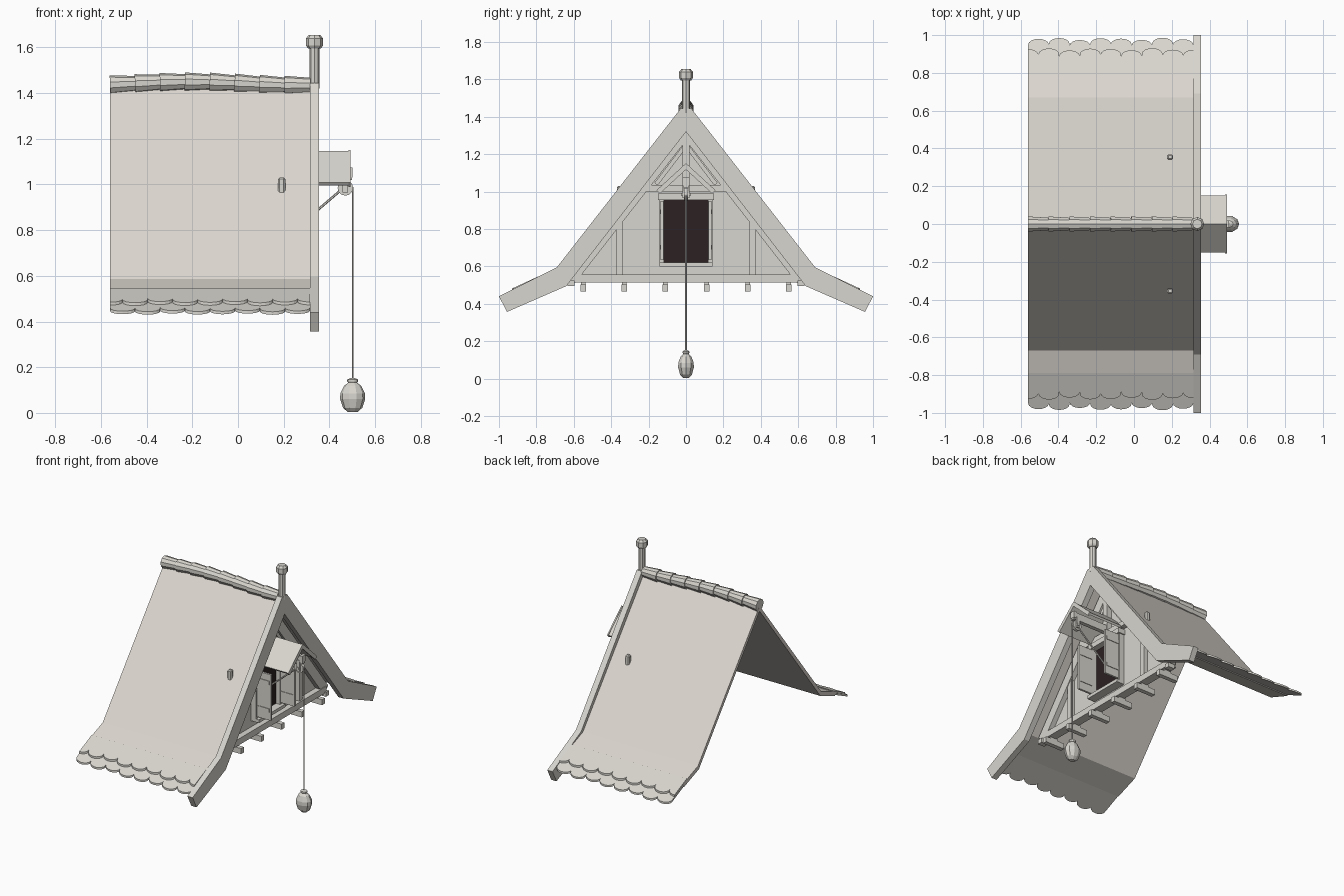
import bpy, bmesh, math
from mathutils import Vector

cube = bpy.data.objects.get("Cube")
if cube:
    bpy.data.objects.remove(cube)


def material(name, rgb):
    m = bpy.data.materials.new(name)
    m.use_nodes = True
    m.diffuse_color = (*rgb, 1)
    m.node_tree.nodes["Principled BSDF"].inputs["Base Color"].default_value = (*rgb, 1)
    return m


PLASTER = material("pale roof", (0.72, 0.68, 0.63))
WOOD = material("pale wood", (0.69, 0.67, 0.62))
DARK = material("dark opening", (0.025, 0.016, 0.016))


def finish(name, bm, mat):
    bmesh.ops.recalc_face_normals(bm, faces=bm.faces)
    mesh = bpy.data.meshes.new(name)
    bm.to_mesh(mesh)
    bm.free()
    mesh.materials.append(mat)
    ob = bpy.data.objects.new(name, mesh)
    bpy.context.collection.objects.link(ob)
    return ob


def add_slab(bm, points, offset):
    """Polygon pushed along an offset vector."""
    face = bm.faces.new([bm.verts.new(p) for p in points])
    ext = bmesh.ops.extrude_face_region(bm, geom=[face])["geom"]
    bmesh.ops.translate(bm, vec=offset, verts=[v for v in ext if isinstance(v, bmesh.types.BMVert)])


def prism(name, yz, x0, x1, mat=WOOD):
    bm = bmesh.new()
    add_slab(bm, [(x0, y, z) for y, z in yz], (x1 - x0, 0, 0))
    return finish(name, bm, mat)


def box(name, x0, x1, y0, y1, z0, z1, mat=WOOD):
    return prism(name, [(y0, z0), (y1, z0), (y1, z1), (y0, z1)], x0, x1, mat)


def beam(name, a, b, width, x0, x1, mat=WOOD):
    """Straight timber in the gable plane between two (y, z) points."""
    a, b = Vector(a), Vector(b)
    n = (b - a).normalized().orthogonal() * width / 2
    return prism(name, [a + n, b + n, b - n, a - n], x0, x1, mat)


def chevron(name, outer, inner, x0, x1, mat):
    """Roof-shaped band mirrored about y = 0; outlines run from ridge to eave."""
    def whole(half):
        return [(-y, z) for y, z in reversed(half)] + [p for p in half if p[0] > 0]
    outer_side = whole(outer)
    if outer[0][0] > 0:
        outer_side = [(-y, z) for y, z in reversed(outer)] + outer
    return prism(name, outer_side + whole(inner)[::-1], x0, x1, mat)


def rod(name, a, b, r0, r1, sides=8, mat=WOOD):
    a, b = Vector(a), Vector(b)
    bm = bmesh.new()
    bmesh.ops.create_cone(bm, cap_ends=True, segments=sides, radius1=r0, radius2=r1, depth=(b - a).length)
    bm.transform((b - a).to_track_quat("Z", "Y").to_matrix().to_4x4())
    bmesh.ops.translate(bm, vec=(a + b) / 2, verts=bm.verts)
    return finish(name, bm, mat)


def lathe(name, profile, centre, sides=10, squash=1.0):
    """Stack of rings (radius, z) closed at both ends."""
    bm = bmesh.new()
    rings = [[bm.verts.new((centre[0] + r * math.cos(t), centre[1] + squash * r * math.sin(t), z))
              for t in (math.tau * i / sides for i in range(sides))] for r, z in profile]
    for lo, hi in zip(rings, rings[1:]):
        for i in range(sides):
            j = (i + 1) % sides
            bm.faces.new((lo[i], lo[j], hi[j], hi[i]))
    bm.faces.new(rings[0])
    bm.faces.new(rings[-1])
    return finish(name, bm, WOOD)


# Main roof sheet and the thick board framing its gable edge
chevron("roof_sheet", [(0, 1.43), (0.67, 0.586), (0.83, 0.525)],
        [(0, 1.395), (0.66, 0.56), (0.82, 0.50)], -0.56, 0.317, PLASTER)
chevron("gable_board", [(0.028, 1.445), (0.69, 0.596), (1.0, 0.44)],
        [(0, 1.32), (0.64, 0.495), (0.957, 0.357)], 0.315, 0.355, WOOD)

# Scalloped shingle rows along both eaves
LEFT, COUNT = -0.56, 8
STEP = (0.315 - LEFT) / COUNT
for side in (-1, 1):
    for row, (start, tip, lift) in enumerate([(0.79, 0.98, 0.0), (0.79, 0.925, 0.014)]):
        bm = bmesh.new()
        for i in range(COUNT + row):
            mid = LEFT + STEP * (i + 0.5 - 0.5 * row)
            end = tip + 0.006 * math.sin(i * 2.3)
            outline = [(mid - STEP / 2, start), (mid + STEP / 2, start)]
            for k in range(9):
                t = math.pi * k / 8
                outline.append((mid + STEP / 2 * math.cos(t), end - 0.03 + 0.03 * math.sin(t)))
            add_slab(bm, [(min(max(x, LEFT), 0.315), side * y, 0.528 + lift - 0.46 * (y - 0.8))
                          for x, y in outline], (0, 0, -0.013))
        bmesh.ops.dissolve_degenerate(bm, dist=1e-5, edges=bm.edges)
        finish(f"eave_shingles_{row}_{'right' if side < 0 else 'left'}", bm, WOOD)

# Wavy row of tapered ridge tiles
for i in range(8):
    x = LEFT + i * 0.109
    z0, z1 = (1.441 + 0.008 * math.sin(6.5 * (v + 0.45)) for v in (x, x + 0.115))
    rod(f"ridge_tile_{i}", (x, 0, z0), (x + 0.115, 0, z1), 0.042, 0.034, 10)

# Finial
rod("finial_post", (0.335, 0, 1.42), (0.335, 0, 1.61), 0.022, 0.022)
lathe("finial_knob", [(0.028, 1.595), (0.037, 1.608), (0.037, 1.64), (0.025, 1.655)], (0.335, 0), 8)

# Gable wall and timber frame
prism("gable_wall", [(-0.62, 0.53), (0.62, 0.53), (0, 1.34)], 0.19, 0.2)
box("sill_beam", 0.18, 0.24, -0.62, 0.62, 0.515, 0.558)
box("collar_beam", 0.19, 0.235, -0.25, 0.25, 1.0, 1.035)
box("king_post", 0.19, 0.235, -0.02, 0.02, 1.03, 1.33)
for side in (-1, 1):
    beam("rafter", (side * 0.62, 0.53), (0, 1.325), 0.065, 0.19, 0.235)
    box("stud", 0.19, 0.23, side * 0.355 - 0.016, side * 0.355 + 0.016, 0.55, 0.85)
    beam("upper_strut", (side * 0.16, 1.04), (0, 1.25), 0.022, 0.19, 0.225)
    # Roof peg
    peg = box("roof_peg", 0.175, 0.207, side * 0.355 - 0.014, side * 0.355 + 0.014, 0.955, 1.03)
    bevel = peg.modifiers.new("soft_edges", "BEVEL")
    bevel.width = 0.007
    # Purlin end under the roof
    box("sill_end", 0.2, 0.25, side * 0.615 - 0.018, side * 0.615 + 0.018, 0.495, 0.525)
for i in range(6):
    y = -0.55 + 0.22 * i
    box(f"joist_end_{i}", 0.12, 0.265, y - 0.015, y + 0.015, 0.465, 0.503)
    box(f"joist_neck_{i}", 0.17, 0.225, y - 0.012, y + 0.012, 0.5, 0.52)

# Window with opened shutters
box("window_opening", 0.2, 0.207, -0.118, 0.118, 0.62, 0.96, DARK)
box("window_lintel", 0.19, 0.25, -0.15, 0.15, 0.955, 0.99)
box("window_ledge", 0.19, 0.26, -0.143, 0.143, 0.6, 0.622)
for side in (-1, 1):
    box("window_jamb", 0.19, 0.238, side * 0.13 - 0.013, side * 0.13 + 0.013, 0.61, 0.97)
    box("shutter", 0.235, 0.345, side * 0.128 - 0.007, side * 0.128 + 0.007, 0.635, 0.95)
    for z in (0.69, 0.88):
        box("shutter_batten", 0.24, 0.335, side * 0.128 - 0.011, side * 0.128 + 0.011, z, z + 0.025)

# Small hood over the hoist
chevron("hood_roof", [(0, 1.147), (0.152, 1.008)], [(0, 1.128), (0.143, 0.996)], 0.2, 0.485, WOOD)
chevron("hood_trim", [(0, 1.152), (0.157, 1.008)], [(0, 1.118), (0.139, 0.99)], 0.483, 0.492, WOOD)
box("hoist_beam", 0.2, 0.5, -0.014, 0.014, 1.02, 1.07)
box("hoist_hook", 0.482, 0.502, -0.018, 0.018, 1.03, 1.075)
for side in (-1, 1):
    box("pulley_cheek", 0.458, 0.482, side * 0.016 - 0.004, side * 0.016 + 0.004, 0.965, 1.04)

# Pulley, ropes and hanging weight
rod("pulley_wheel", (0.47, -0.011, 0.985), (0.47, 0.011, 0.985), 0.034, 0.034, 12)
rod("pulley_axle", (0.47, -0.024, 0.985), (0.47, 0.024, 0.985), 0.009, 0.009)
rod("hanging_rope", (0.502, 0, 0.99), (0.502, 0, 0.13), 0.0045, 0.0045, 6)
rod("inner_rope", (0.45, 0, 0.975), (0.205, 0, 0.765), 0.0055, 0.0055, 6)
lathe("weight", [(0.02, 0.003), (0.042, 0.022), (0.055, 0.06), (0.054, 0.085), (0.038, 0.118),
                 (0.02, 0.132), (0.024, 0.138), (0.024, 0.146), (0.01, 0.152)], (0.502, 0), 10, 0.8)
